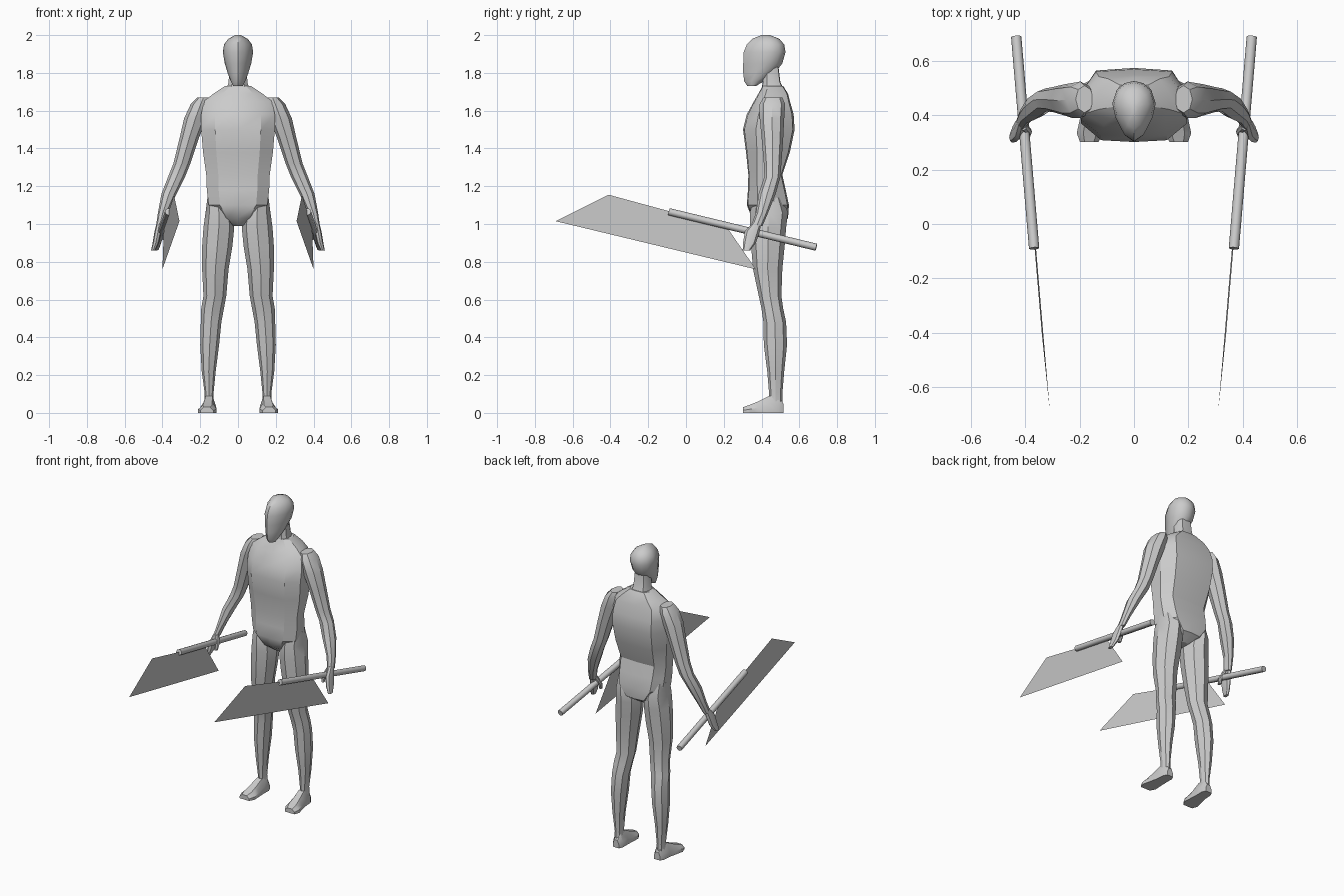
import bpy, bmesh, math
from mathutils import Vector

cube = bpy.data.objects.get("Cube")
if cube:
    bpy.data.objects.remove(cube, do_unlink=True)

GREY = bpy.data.materials.new("plain grey")
GREY.use_nodes = True
tone = (0.6, 0.6, 0.6, 1)
GREY.diffuse_color = tone
GREY.node_tree.nodes["Principled BSDF"].inputs["Base Color"].default_value = tone


def finish(name, bm, angle):
    """Turn a bmesh into a shaded object."""
    bmesh.ops.recalc_face_normals(bm, faces=bm.faces)
    mesh = bpy.data.meshes.new(name)
    bm.to_mesh(mesh)
    bm.free()
    mesh.materials.append(GREY)
    ob = bpy.data.objects.new(name, mesh)
    bpy.context.collection.objects.link(ob)
    bpy.ops.object.select_all(action="DESELECT")
    ob.select_set(True)
    bpy.context.view_layer.objects.active = ob
    bpy.ops.object.shade_smooth_by_angle(angle=math.radians(angle))
    return ob


def loft(name, rings, angle=32):
    """Skin a list of point rings and cap both ends."""
    bm = bmesh.new()
    rows = [[bm.verts.new(p) for p in ring] for ring in rings]
    for a, b in zip(rows, rows[1:]):
        for i in range(len(a)):
            j = (i + 1) % len(a)
            bm.faces.new((a[i], a[j], b[j], b[i]))
    bm.faces.new(rows[0])
    bm.faces.new(rows[-1])
    return finish(name, bm, angle)


def mirrored(half):
    """Complete a half section that starts and ends on the centre line."""
    return half + [(-x, y) for x, y in reversed(half[1:-1])]


def stack(section, rows):
    """Level rings from rows of (height, half width, front y, back y)."""
    return [[(u * w, (f + b) / 2 + v * (b - f) / 2, z) for u, v in section]
            for z, w, f, b in rows]


def limb(rows, side):
    """Level eight-sided rings from (height, inner x, outer x, front y, back y)."""
    rings = []
    for z, x0, x1, y0, y1 in rows:
        ring = []
        for k in range(8):
            a = k * math.pi / 4
            ring.append((side * ((x0 + x1) / 2 + math.sin(a) * (x1 - x0) / 2),
                         (y0 + y1) / 2 - math.cos(a) * (y1 - y0) / 2, z))
        rings.append(ring)
    return rings


# Torso: broad flat chest and back with bevelled flanks
body = mirrored([(0, -1), (.62, -.95), (1, -.5), (1, .3), (.72, .93), (0, 1)])
loft("torso", stack(body, [
    (.99, .025, .40, .48), (1.03, .09, .35, .54), (1.10, .155, .322, .545),
    (1.18, .165, .328, .528), (1.26, .168, .33, .51), (1.38, .185, .318, .55),
    (1.50, .195, .302, .575), (1.58, .195, .322, .57), (1.65, .18, .36, .55),
    (1.69, .13, .383, .54), (1.73, .07, .405, .515)]), 30)

# Neck
loft("neck", stack(body, [
    (1.64, .09, .40, .55), (1.70, .065, .40, .525),
    (1.75, .05, .405, .50), (1.83, .045, .41, .49)]))

# Head: egg section that narrows towards the face
egg = mirrored([(0, -1), (.45, -.78), (.85, -.22), (1, .25), (.8, .7), (.42, .93), (0, 1)])
loft("head", stack(egg, [
    (1.73, .025, .325, .37), (1.755, .038, .308, .41), (1.80, .055, .303, .47),
    (1.85, .070, .303, .51), (1.91, .080, .305, .527), (1.95, .074, .322, .52),
    (1.98, .052, .35, .495), (2.0, .015, .40, .445)]), 40)

LEG = [(1.14, .06, .162, .36, .51), (1.06, .03, .172, .338, .54),
       (.98, .02, .183, .34, .53), (.88, .03, .19, .345, .522),
       (.76, .05, .19, .355, .51), (.62, .062, .183, .385, .505),
       (.55, .075, .195, .40, .515), (.48, .088, .197, .41, .53),
       (.36, .10, .20, .412, .535), (.22, .118, .192, .43, .52),
       (.10, .13, .176, .44, .51), (.04, .128, .18, .44, .51)]

ARM = [(1.67, .15, .215, .41, .51), (1.635, .145, .25, .39, .525),
       (1.56, .165, .285, .39, .52), (1.46, .205, .308, .40, .515),
       (1.32, .252, .342, .412, .505), (1.25, .28, .37, .415, .50),
       (1.16, .325, .405, .385, .475), (1.06, .372, .424, .37, .435),
       (.99, .397, .434, .345, .405)]

HAND = [(1.01, .40, .43, .355, .40), (.96, .405, .442, .312, .39),
        (.90, .418, .452, .302, .37), (.86, .438, .46, .30, .34)]

THUMB = [(1.0, .395, .42, .345, .38), (.95, .376, .40, .325, .355),
         (.915, .38, .40, .318, .34)]

# Foot rows: y, centre x, half width, height
FOOT = [(.515, .15, .022, .05), (.49, .151, .034, .085), (.44, .153, .035, .09),
        (.38, .158, .043, .06), (.335, .162, .049, .042), (.302, .165, .034, .03)]
SOLE = [(-1, 0), (1, 0), (1, .45), (.5, 1), (-.5, 1), (-1, .45)]


def rod(name, start, end, radius, sides=8):
    """Straight capped bar between two points."""
    turn = (end - start).to_track_quat("Z", "Y")
    rings = []
    for p in (start, end):
        rings.append([p + turn @ Vector((radius * math.cos(k * math.tau / sides),
                                         radius * math.sin(k * math.tau / sides), 0))
                      for k in range(sides)])
    return loft(name, rings, 50)


for label, s in (("left", 1), ("right", -1)):
    loft(label + "_leg", limb(LEG, s))
    loft(label + "_foot", [[(s * (cx + u * w), y, v * h) for u, v in SOLE]
                           for y, cx, w, h in FOOT])
    loft(label + "_arm", limb(ARM, s))
    loft(label + "_hand", limb(HAND, s))
    loft(label + "_thumb", limb(THUMB, s))

    # Cleaver: long handle and a thin slanted blade
    rod(label + "_handle", Vector((s * .368, -.09, 1.065)),
        Vector((s * .434, .69, .877)), .019)
    bm = bmesh.new()
    bm.faces.new([bm.verts.new((s * x, y, z)) for x, y, z in (
        (.31, -.69, 1.015), (.339, -.41, 1.155), (.392, .215, .985), (.40, .37, .76))])
    finish(label + "_blade", bm, 30)
